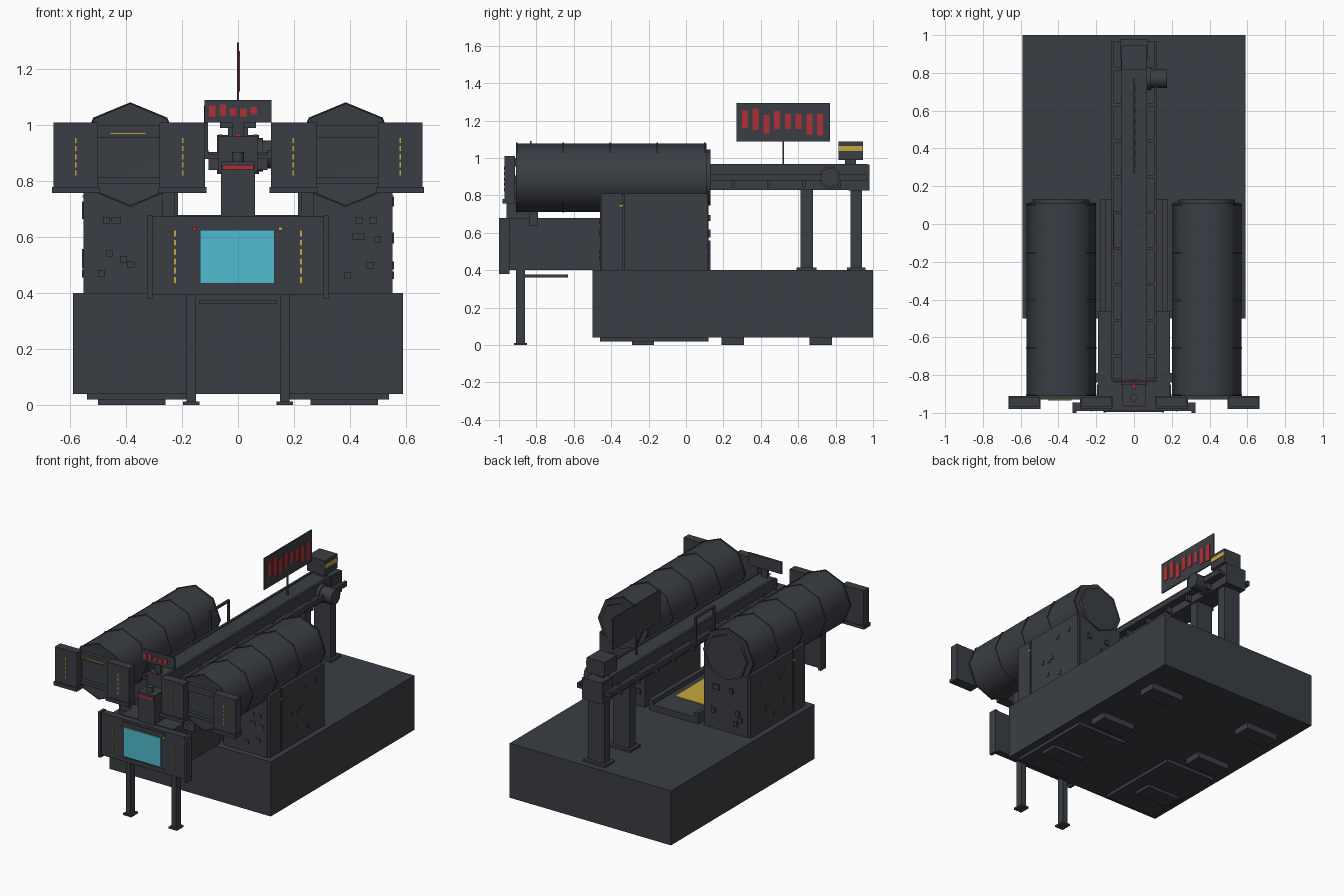
import bpy, bmesh, math, random
from mathutils import Matrix

if "Cube" in bpy.data.objects:
    bpy.data.objects.remove(bpy.data.objects["Cube"], do_unlink=True)
random.seed(4)


def material(name, rgb):
    m = bpy.data.materials.new(name)
    m.use_nodes = True
    m.diffuse_color = (*rgb, 1)
    m.node_tree.nodes["Principled BSDF"].inputs["Base Color"].default_value = (*rgb, 1)
    return m


STEEL = material("dark steel", (0.042, 0.048, 0.057))
CYAN = material("screen cyan", (0.08, 0.5, 0.62))
RED = material("signal red", (0.42, 0.03, 0.035))
YELLOW = material("marking yellow", (0.55, 0.4, 0.045))


def finish(name, bm, mat):
    me = bpy.data.meshes.new(name)
    bmesh.ops.recalc_face_normals(bm, faces=bm.faces)
    bm.to_mesh(me)
    bm.free()
    me.materials.append(mat)
    ob = bpy.data.objects.new(name, me)
    bpy.context.collection.objects.link(ob)
    return ob


def box(name, xs, ys, zs, mat=STEEL):
    """Box given by its extents along each axis."""
    bm = bmesh.new()
    bmesh.ops.create_cube(bm, size=1)
    for v in bm.verts:
        for i, (lo, hi) in enumerate((xs, ys, zs)):
            v.co[i] = (lo + hi) / 2 + v.co[i] * (hi - lo)
    return finish(name, bm, mat)


def span(c, half):
    return (c - half, c + half)


def side_span(s, a, b):
    return tuple(sorted((s * a, s * b)))


def cylinder(name, centre, radius, length, axis, sides, recess=0):
    """Prism along an axis, optionally with a recessed front end."""
    bm = bmesh.new()
    bmesh.ops.create_cone(bm, cap_ends=True, segments=sides, radius1=radius,
                          radius2=radius, depth=length)
    if axis == "Y":
        turn = Matrix.Rotation(math.pi / 2, 4, "X")
    elif axis == "X":
        turn = Matrix.Rotation(math.pi / 2, 4, "Y")
    else:
        turn = Matrix()
    bmesh.ops.transform(bm, matrix=Matrix.Translation(centre) @ turn, verts=bm.verts)
    if recess:
        front = min(bm.faces, key=lambda f: f.calc_center_median().y)
        bmesh.ops.inset_region(bm, faces=[front], thickness=0.05)
        for v in front.verts:
            v.co.y += recess
    ob = finish(name, bm, STEEL)
    bpy.ops.object.select_all(action="DESELECT")
    ob.select_set(True)
    bpy.context.view_layer.objects.active = ob
    bpy.ops.object.shade_smooth_by_angle(angle=math.radians(50))
    return ob


def dashes(name, x, y, z0, z1, count):
    """Vertical row of painted marks on a front face."""
    step = (z1 - z0) / count
    for i in range(count):
        z = z0 + step * (i + 0.5)
        box(name, span(x, 0.003), (y - 0.003, y), span(z, step * 0.32), YELLOW)


# Base block, underside slabs and pads
box("base", (-0.59, 0.59), (-0.5, 1), (0.04, 0.4))
for s in (-1, 1):
    box("under_slab", side_span(s, 0.17, 0.54), (-0.46, 0.12), (0.02, 0.04))
    for y, z in ((-0.23, 0.02), (0.25, 0.04), (0.72, 0.04)):
        box("foot_pad", side_span(s, 0.26, 0.5), span(y, 0.06), (0, z))

# Control body, its floor and front legs
box("control_body", (-0.19, 0.19), (-0.95, -0.46), (0.4, 0.68))
box("walkway", (-0.18, 0.18), (-0.57, 0.13), (0.4, 0.44))
box("walkway_mat", (-0.11, 0.11), (-0.45, -0.04), (0.44, 0.445), YELLOW)
box("under_shelf", (-0.14, 0.14), (-0.86, -0.63), (0.362, 0.376))
for s in (-1, 1):
    box("front_leg", span(s * 0.167, 0.017), (-0.91, -0.86), (0, 0.4))
    box("front_leg_foot", span(s * 0.167, 0.03), (-0.92, -0.85), (0, 0.012))
    box("walkway_curb", side_span(s, 0.15, 0.18), (-0.46, 0.13), (0.44, 0.47))

# Front console with screen
box("console", (-0.31, 0.31), (-0.99, -0.945), (0.395, 0.675))
box("console_hood", (-0.16, 0.16), (-0.995, -0.94), (0.645, 0.66))
box("console_sill", (-0.15, 0.15), (-0.995, -0.94), (0.415, 0.428))
box("screen", (-0.135, 0.13), (-0.996, -0.99), (0.435, 0.625), CYAN)
box("red_lamp", span(-0.155, 0.007), (-0.997, -0.99), span(0.63, 0.007), RED)
box("yellow_lamp", span(0.152, 0.007), (-0.997, -0.99), span(0.63, 0.007), YELLOW)
for s in (-1, 1):
    box("console_end", side_span(s, 0.305, 0.325), (-1, -0.945), (0.38, 0.68))
    dashes("console_mark", s * 0.225, -0.99, 0.43, 0.63, 6)

# Drums, their cradles and front shields
for s in (-1, 1):
    cx = s * 0.385
    cylinder("drum", (cx, -0.4, 0.895), 0.183, 1.02, "Y", 8, recess=0.05)
    cylinder("drum_cap", (cx, 0.115, 0.895), 0.15, 0.03, "Y", 8)
    for y in (-0.905, -0.655, -0.405, -0.155, 0.1):
        cylinder("drum_band", (cx, y, 0.895), 0.187, 0.008, "Y", 8,
                 recess=0.003 if y < -0.9 else 0)
    box("cradle", side_span(s, 0.215, 0.535), (-0.46, 0.12), (0.4, 0.8))
    box("cradle_side", side_span(s, 0.53, 0.553), (-0.455, -0.34), (0.4, 0.81))
    box("cradle_side", side_span(s, 0.53, 0.553), (-0.33, 0.115), (0.4, 0.81))
    box("drum_arm", side_span(s, 0.18, 0.27), (-0.84, -0.79), (0.64, 0.68))
    box("drum_post", side_span(s, 0.225, 0.27), (-0.84, -0.79), (0.64, 0.78))
    for a, b, m in ((0.5, 0.66, 0.58), (0.118, 0.28, 0.197)):
        box("shield", side_span(s, a, b), (-0.97, -0.915), (0.765, 1.01))
        box("shield_lip", side_span(s, a - 0.005, b + 0.005), (-0.98, -0.91), (0.757, 0.78))
        dashes("shield_mark", s * m, -0.97, 0.815, 0.96, 5)
    box("drum_lintel", side_span(s, 0.27, 0.51), (-0.93, -0.905), (0.955, 1.0))
    box("drum_sill", side_span(s, 0.27, 0.51), (-0.93, -0.905), (0.79, 0.815))
    # Small cover plates on the cradle
    for i in range(7):
        z = random.uniform(0.45, 0.75)
        box("side_cover", side_span(s, 0.55, 0.557), span(random.uniform(-0.28, 0.08), 0.012),
            span(z, 0.014))
        box("front_cover", span(s * random.uniform(0.35, 0.5), 0.012), (-0.466, -0.455),
            span(min(z, 0.66), 0.012))
        box("rear_cover", span(s * random.uniform(0.25, 0.5), 0.014), (0.115, 0.13),
            span(min(z, 0.68), 0.016))
    box("side_mark", side_span(s, 0.55, 0.556), span(-0.345, 0.01), span(0.745, 0.004), YELLOW)
box("drum_mark", (-0.455, -0.33), (-0.934, -0.93), (0.968, 0.973), YELLOW)

# Long overhead beam with flanges, columns and front tower
box("beam", (-0.07, 0.07), (-0.85, 0.97), (0.83, 0.96))
box("beam_flange", (-0.123, 0.123), (-0.82, 0.965), (0.88, 0.897))
for s in (-1, 1):
    box("beam_rail", side_span(s, 0.105, 0.123), (-0.82, 0.965), (0.897, 0.912))
    box("beam_top_rail", side_span(s, 0.055, 0.07), (-0.84, 0.97), (0.96, 0.967))
    for i in range(9):
        box("beam_rib", side_span(s, 0.07, 0.105), span(-0.7 + i * 0.19, 0.008), (0.84, 0.905))
for y, half in ((0.645, 0.033), (0.91, 0.03)):
    box("rear_column", (-0.06, 0.06), span(y, half), (0.4, 0.84))
    box("column_foot", (-0.08, 0.08), span(y, half + 0.02), (0.4, 0.415))
box("beam_end", (-0.075, 0.075), (0.87, 0.98), (0.825, 0.965))
box("tower", (-0.06, 0.06), (-0.96, -0.84), (0.67, 0.87))
box("tower_strip", (-0.056, 0.056), (-0.966, -0.96), (0.842, 0.858), RED)
cylinder("tower_beacon", (0, -0.92, 0.885), 0.022, 0.04, "Z", 12)
box("tower_lamp", span(0, 0.01), span(-0.86, 0.01), (0.96, 0.97), RED)

# Hoist motor and hand frame beside the beam
cylinder("motor", (0.12, 0.77, 0.895), 0.05, 0.11, "X", 12)
cylinder("motor_flange", (0.08, 0.77, 0.895), 0.06, 0.02, "X", 12)
for y in (-0.125, 0.065):
    box("frame_post", span(-0.115, 0.007), span(y, 0.007), (0.88, 1.07))
box("frame_bar", span(-0.115, 0.007), (-0.132, 0.072), (1.056, 1.07))

# Small front sign with red characters reduced to bars
box("small_sign", (-0.12, 0.12), (-0.835, -0.825), (1.01, 1.09))
box("small_sign_post", (-0.02, 0.02), (-0.84, -0.82), (0.95, 1.015))
for i, (lo, hi) in enumerate(((1.03, 1.07), (1.035, 1.075), (1.035, 1.06),
                              (1.03, 1.06), (1.038, 1.065))):
    box("small_sign_bar", span(-0.092 + i * 0.037, 0.012), (-0.84, -0.835), (lo, hi), RED)

# Large side sign
box("large_sign", (-0.004, 0.004), (0.27, 0.77), (1.087, 1.295))
box("large_sign_post", (-0.004, 0.004), (0.515, 0.523), (0.95, 1.09))
for i, (lo, hi) in enumerate(((1.16, 1.255), (1.15, 1.265), (1.13, 1.23), (1.155, 1.25),
                              (1.155, 1.235), (1.155, 1.235), (1.125, 1.235), (1.12, 1.235))):
    box("large_sign_bar", (0.004, 0.008), span(0.315 + i * 0.0575, 0.016), (lo, hi), RED)

# Rear cabin on its neck
box("rear_neck", (-0.035, 0.035), (0.85, 0.91), (0.96, 1.0))
box("rear_cabin", (-0.065, 0.065), (0.815, 0.945), (0.99, 1.087))
box("rear_stripe", (0.065, 0.069), (0.815, 0.945), (1.037, 1.064), YELLOW)
